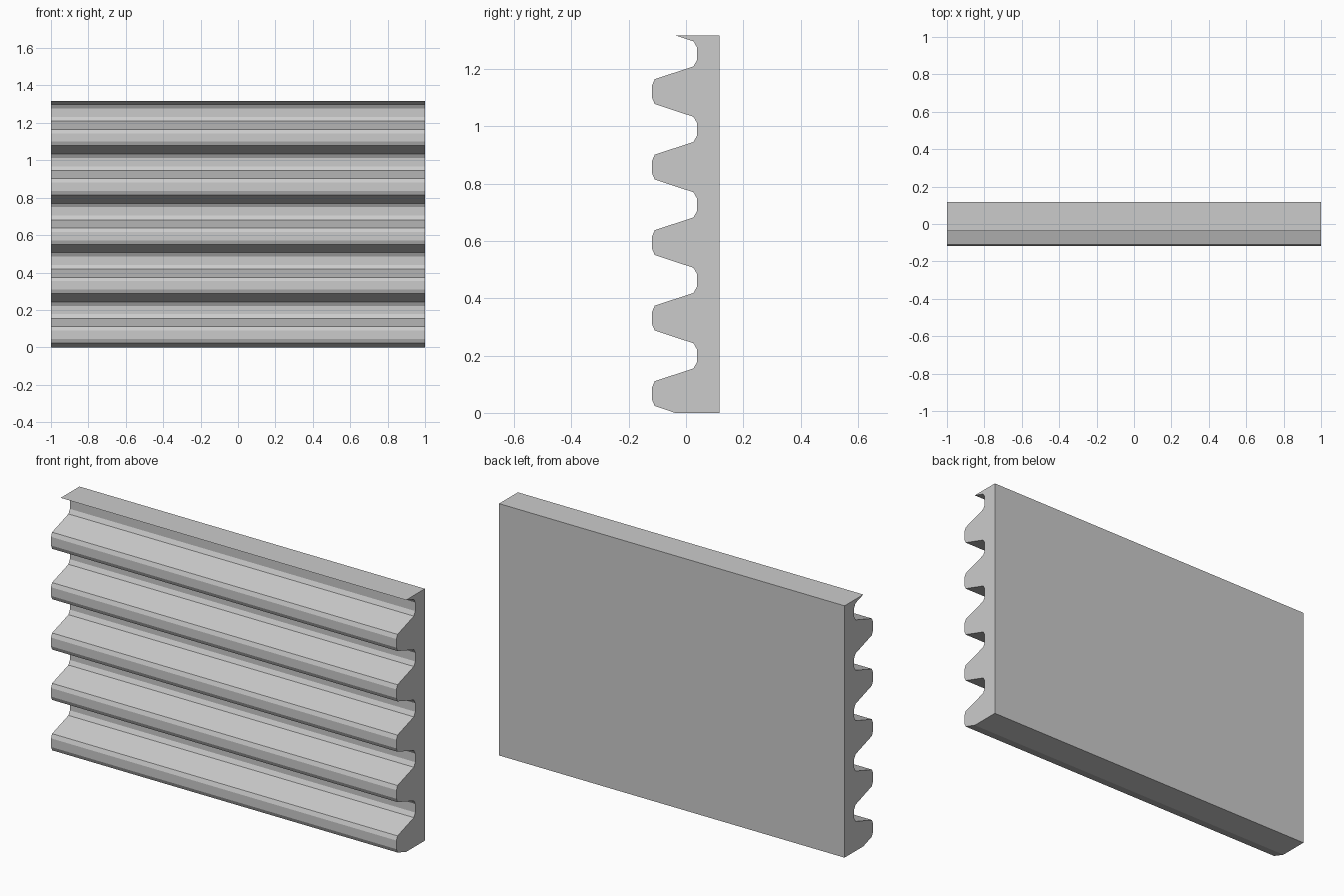
import bpy, bmesh

if "Cube" in bpy.data.objects:
    bpy.data.objects.remove(bpy.data.objects["Cube"])

PITCH = 0.2636   # height of one corrugation
COUNT = 5
HALF_LEN = 1.0
BACK = 0.117
TOP = PITCH * COUNT

# One ridge and groove of the front face, as (y, z)
ridge = [(-0.109, 0.024), (-0.118, 0.045), (-0.118, 0.090), (-0.109, 0.111),
         (0.026, 0.155), (0.038, 0.177), (0.038, 0.222), (0.026, 0.243)]

# Full cross-section: ridges cut off flat at bottom and top, flat back
profile = [(BACK, 0.0), (-0.038, 0.0)]
for i in range(COUNT):
    profile += [(y, z + i * PITCH) for y, z in ridge]
profile += [(-0.038, TOP), (BACK, TOP)]

# Extrude the section along x
bm = bmesh.new()
section = bm.faces.new([bm.verts.new((-HALF_LEN, y, z)) for y, z in profile])
ext = bmesh.ops.extrude_face_region(bm, geom=[section], use_keep_orig=True)
moved = [g for g in ext["geom"] if isinstance(g, bmesh.types.BMVert)]
bmesh.ops.translate(bm, verts=moved, vec=(2 * HALF_LEN, 0, 0))
bmesh.ops.recalc_face_normals(bm, faces=bm.faces)

mesh = bpy.data.meshes.new("corrugated_panel")
bm.to_mesh(mesh)
bm.free()
panel = bpy.data.objects.new("corrugated_panel", mesh)
bpy.context.collection.objects.link(panel)
